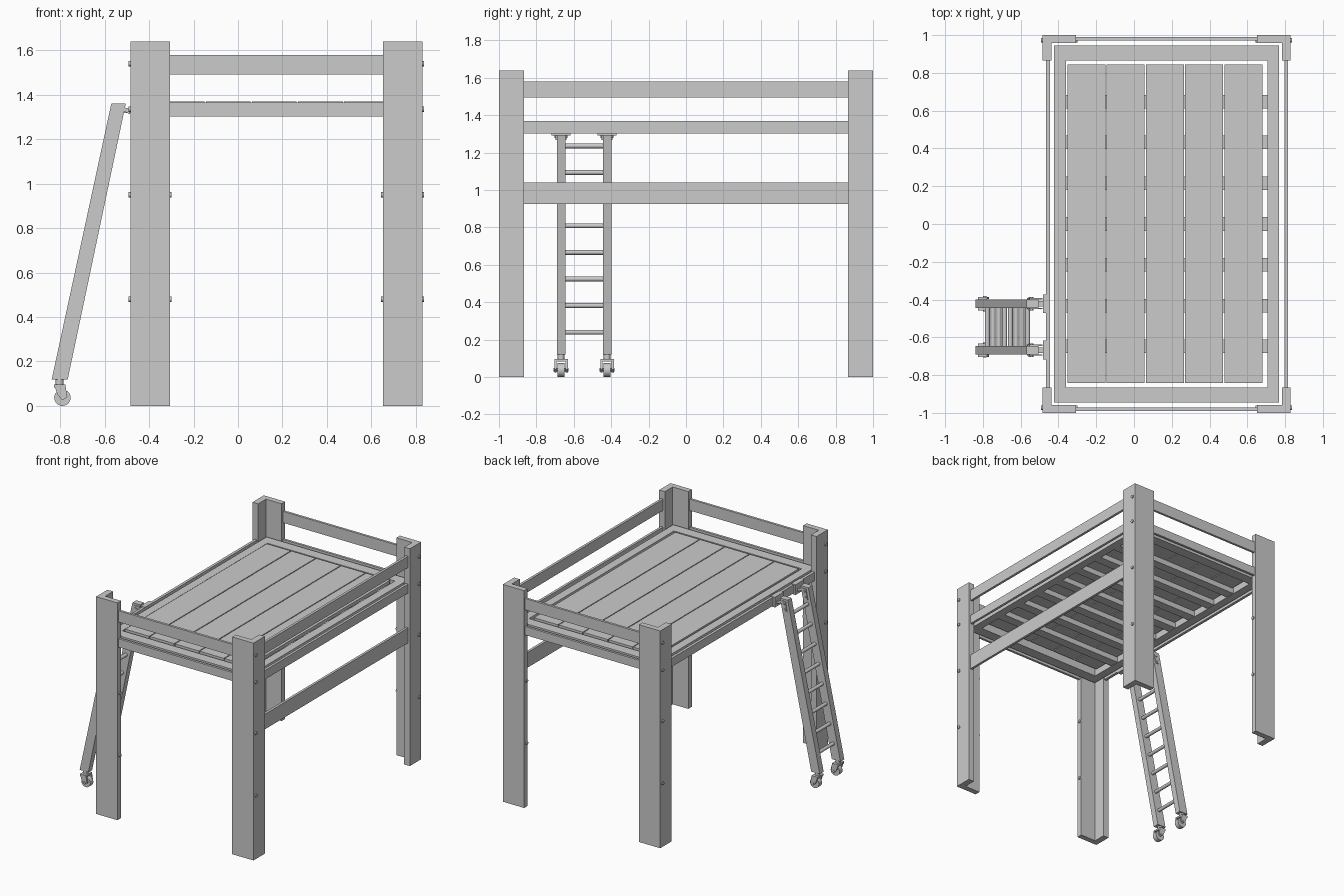
import bpy, bmesh
from math import pi
from mathutils import Vector

if "Cube" in bpy.data.objects:
    bpy.data.objects.remove(bpy.data.objects["Cube"])

CX = 0.1725            # x centre of the bed frame
HX = 0.657             # half width of the bed frame


def finish(bm, name):
    bmesh.ops.recalc_face_normals(bm, faces=bm.faces)
    me = bpy.data.meshes.new(name)
    bm.to_mesh(me)
    bm.free()
    ob = bpy.data.objects.new(name, me)
    bpy.context.collection.objects.link(ob)
    return ob


def box(name, x0, x1, y0, y1, z0, z1):
    bm = bmesh.new()
    bmesh.ops.create_cube(bm, size=1)
    for v in bm.verts:
        v.co = Vector((x0 + (v.co.x + .5) * (x1 - x0),
                       y0 + (v.co.y + .5) * (y1 - y0),
                       z0 + (v.co.z + .5) * (z1 - z0)))
    return finish(bm, name)


def prism(name, pts, vec):
    bm = bmesh.new()
    f = bm.faces.new([bm.verts.new(p) for p in pts])
    r = bmesh.ops.extrude_face_region(bm, geom=[f])
    bmesh.ops.translate(bm, vec=vec, verts=[g for g in r['geom'] if isinstance(g, bmesh.types.BMVert)])
    return finish(bm, name)


def cyl(name, p, r, length, axis, n=16):
    bpy.ops.mesh.primitive_cylinder_add(vertices=n, radius=r, depth=length, location=p,
        rotation={'x': (0, pi / 2, 0), 'y': (pi / 2, 0, 0), 'z': (0, 0, 0)}[axis])
    ob = bpy.context.object
    ob.name = name
    bpy.ops.object.shade_smooth_by_angle()
    return ob


# L-section corner posts with bolts through the end flange
L = [(0, 0), (.178, 0), (.178, .042), (.047, .042), (.047, .135), (0, .135)]
for sx in (-1, 1):
    for sy in (-1, 1):
        pts = [(CX + sx * (HX - a), sy * (1 - b), 0) for a, b in L]
        prism("corner_post", pts, (0, 0, 1.64))
        for z in (.48, .95, 1.335, 1.54):
            cyl("post_bolt", (CX + sx * HX, sy * .973, z), .012, .016, 'x')
            if z < 1:
                cyl("post_bolt_inner", (CX + sx * (HX - .178), sy * .973, z), .012, .016, 'x')

# End rails: guard rail and platform rail, front and back
for sy in (-1, 1):
    y0, y1 = sorted((sy * .972, sy * .99))
    box("end_guard_rail", CX - .5, CX + .5, y0, y1, 1.492, 1.578)
    box("end_platform_rail", CX - .5, CX + .5, y0, y1, 1.302, 1.366)

# Side rails: platform rail both sides, guard and lower rail on the right only
box("left_platform_rail", -.467, -.446, -.88, .88, 1.302, 1.366)
for name, z0, z1 in (("right_platform_rail", 1.302, 1.37),
                     ("right_guard_rail", 1.495, 1.58),
                     ("right_lower_rail", .926, 1.04)):
    box(name, .796, .815, -.88, .88, z0, z1)

# Inner platform frame
for sx in (-1, 1):
    x0, x1 = sorted((CX + sx * .533, CX + sx * .596))
    box("frame_side_beam", x0, x1, -.945, .945, 1.302, 1.364)
    y0, y1 = sorted((sx * .865, sx * .945))
    box("frame_end_beam", CX - .533, CX + .533, y0, y1, 1.302, 1.364)

# Cross slats and deck boards
for i in range(7):
    y = (i - 3) * .216
    box("cross_slat", CX - .535, CX + .535, y - .036, y + .036, 1.304, 1.345)
for i in range(5):
    x = -.352 + i * .2075
    box("deck_board", x, x + .201, -.843, .845, 1.345, 1.37)

# Ladder
for yc in (-.668, -.422):
    side = [(-.838, .12), (-.766, .12), (-.505, 1.36), (-.57, 1.36)]
    prism("ladder_rail", [(x, yc - .023, z) for x, z in side], (0, .046, 0))
    # hook plates, arm and clip over the platform rail
    plate = [(-.567, 1.27), (-.538, 1.268), (-.522, 1.33), (-.485, 1.312), (-.485, 1.335), (-.522, 1.347), (-.553, 1.345)]
    for dy in (-.029, .023):
        prism("hook_plate", [(x, yc + dy, z) for x, z in plate], (0, .006, 0))
    for x, z in ((-.55, 1.285), (-.541, 1.325)):
        cyl("hook_bolt", (x, yc, z), .008, .07, 'y', 12)
    box("hook_arm", -.525, -.475, yc - .015, yc + .015, 1.318, 1.333)
    box("hook_clip", -.482, -.444, yc - .05, yc + .05, 1.292, 1.369)
    # caster
    cyl("caster_stem", (-.803, yc, .11), .018, .04, 'z')
    box("caster_crown", -.827, -.777, yc - .036, yc + .036, .083, .097)
    fork = [(-.827, .097), (-.777, .097), (-.768, .04), (-.79, .025), (-.812, .05)]
    for dy in (-.036, .024):
        prism("caster_fork", [(x, yc + dy, z) for x, z in fork], (0, .012, 0))
    cyl("caster_wheel", (-.79, yc, .037), .037, .036, 'y', 24)
    cyl("caster_axle", (-.79, yc, .04), .009, .08, 'y', 12)

# Rungs
for i in range(8):
    z = .24 + i * .1423
    cyl("ladder_rung", (-.802 + (z - .12) * .214, -.545, z), .013, .22, 'y')
